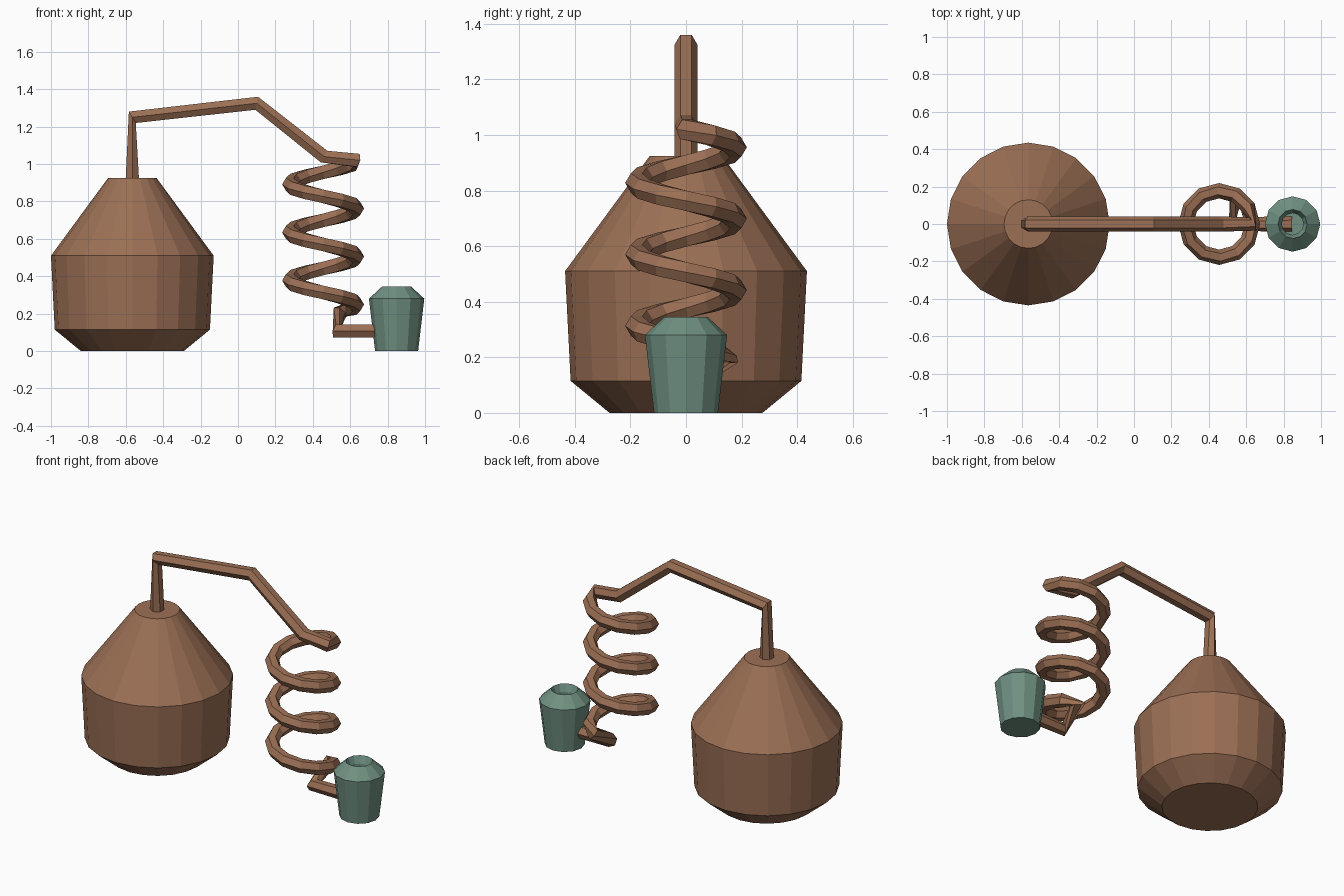
import bpy, bmesh
from math import sin, cos, pi, radians
from mathutils import Vector

if "Cube" in bpy.data.objects:
    bpy.data.objects.remove(bpy.data.objects["Cube"])


def material(name, rgb):
    m = bpy.data.materials.new(name)
    m.diffuse_color = (*rgb, 1)
    m.use_nodes = True
    m.node_tree.nodes["Principled BSDF"].inputs["Base Color"].default_value = m.diffuse_color
    return m


COPPER = material("copper", (0.33, 0.16, 0.09))
GREEN = material("green_glaze", (0.16, 0.28, 0.22))


def skin(name, rings, mat):
    """Join rings of points into a closed flat-shaded surface, capped at both ends."""
    bm = bmesh.new()
    loops = [[bm.verts.new(p) for p in r] for r in rings]
    n = len(loops[0])
    for a, b in zip(loops, loops[1:]):
        for i in range(n):
            j = (i + 1) % n
            bm.faces.new((a[i], a[j], b[j], b[i]))
    bm.faces.new(loops[0][::-1])
    bm.faces.new(loops[-1])
    bmesh.ops.recalc_face_normals(bm, faces=bm.faces[:])
    me = bpy.data.meshes.new(name)
    bm.to_mesh(me)
    bm.free()
    me.materials.append(mat)
    ob = bpy.data.objects.new(name, me)
    bpy.context.collection.objects.link(ob)
    return ob


def lathe(name, x, profile, sides, mat):
    rings = [[(x + r * cos(2 * pi * i / sides), r * sin(2 * pi * i / sides), z)
              for i in range(sides)] for r, z in profile]
    return skin(name, rings, mat)


def tube(name, path, radius, sides, mat):
    pts = [Vector(p) for p in path]
    rings = []
    for i, p in enumerate(pts):
        t = (pts[min(i + 1, len(pts) - 1)] - pts[max(i - 1, 0)]).normalized()
        side = Vector((0, 0, 1)).cross(t)
        side = side.normalized() if side.length > 0.01 else Vector((0, 1, 0))
        up = t.cross(side)
        rings.append([p + radius * (side * cos(2 * pi * k / sides) + up * sin(2 * pi * k / sides))
                      for k in range(sides)])
    return skin(name, rings, mat)


# Boiling pot with a flat lid
lathe("pot", -0.565, [(0.275, 0), (0.415, 0.115), (0.435, 0.51), (0.13, 0.925)], 20, COPPER)

# One continuous pipe: neck, arm, descending coil, outlet
path = [(-0.565, 0, 0.92), (-0.565, 0, 1.25), (0.1, 0, 1.325), (0.46, 0, 1.04)]
for i in range(39):
    a = radians(30 * i)
    path.append((0.455 + 0.178 * cos(a), 0.178 * sin(a), 1.02 - 0.257 * i / 12))
path += [(0.525, 0, 0.108), (0.845, 0, 0.108)]
tube("pipe_and_coil", path, 0.041, 6, COPPER)

# Open receiving jar
lathe("receiver", 0.848, [(0.115, 0), (0.148, 0.28), (0.078, 0.345),
                          (0.058, 0.3), (0.058, 0.1)], 12, GREEN)
